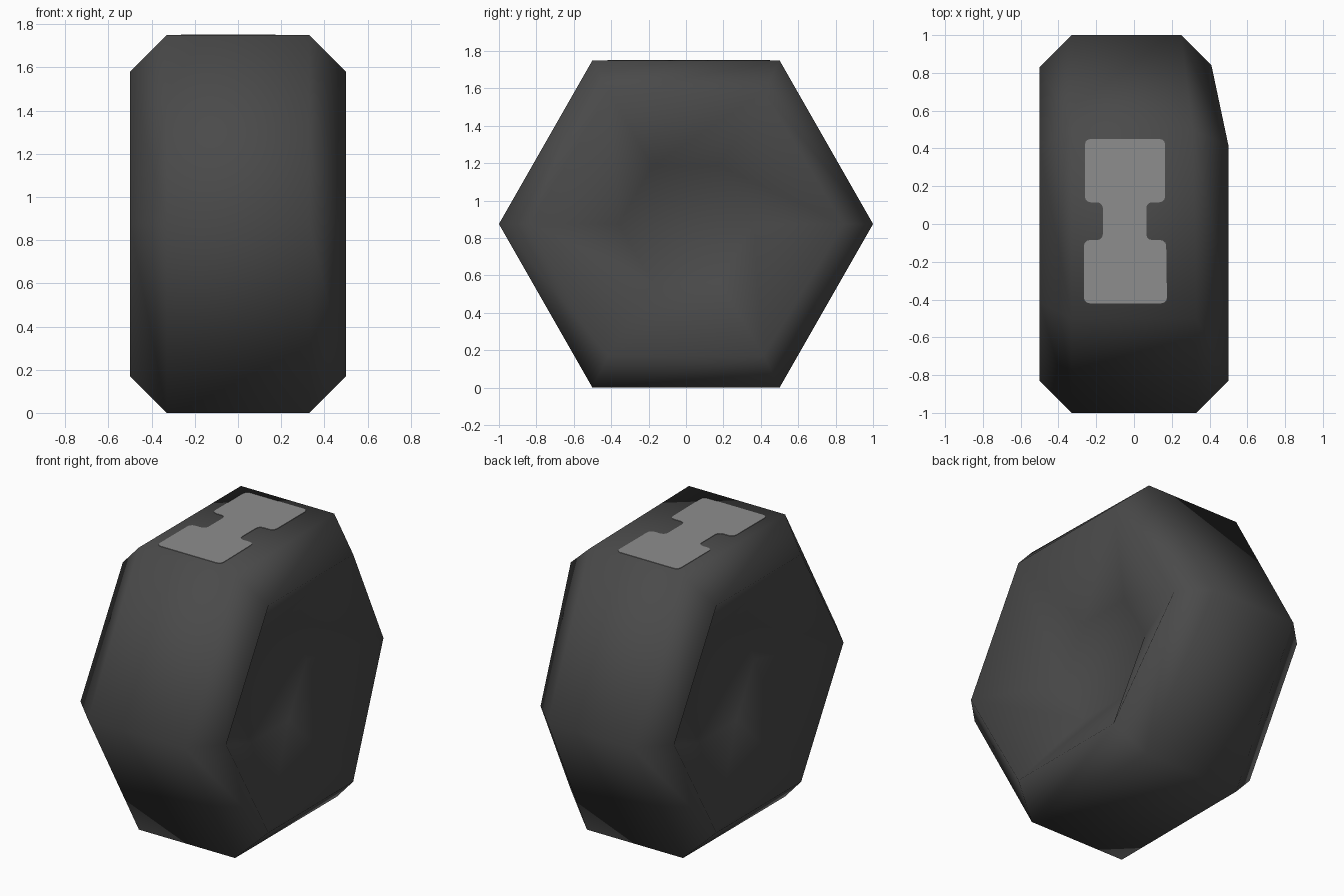
import bpy, bmesh, math

if "Cube" in bpy.data.objects:
    bpy.data.objects.remove(bpy.data.objects["Cube"])


def material(name, value):
    m = bpy.data.materials.new(name)
    m.diffuse_color = (value, value, value, 1)
    m.use_nodes = True
    m.node_tree.nodes["Principled BSDF"].inputs["Base Color"].default_value = m.diffuse_color
    return m


def make_object(name, bm, mat):
    bmesh.ops.recalc_face_normals(bm, faces=bm.faces[:])
    me = bpy.data.meshes.new(name)
    bm.to_mesh(me)
    bm.free()
    ob = bpy.data.objects.new(name, me)
    bpy.context.collection.objects.link(ob)
    me.materials.append(mat)
    return ob


rubber = material("dark rubber grey", 0.068)
light = material("light grey patch", 0.27)

# Six-sided tyre: rings along x given as (x, half width y, half height z)
MID = 0.875
rings = [(-0.22, 0.36, 0.31), (-0.5, 0.83, 0.705), (-0.33, 1.0, MID),
         (0.33, 1.0, MID), (0.5, 0.83, 0.705), (0.22, 0.36, 0.31)]
bm = bmesh.new()
loops = []
for x, ry, rz in rings:
    loop = []
    for k in range(6):
        a = k * math.pi / 3
        z = MID + rz * math.sin(a) / math.sin(math.pi / 3)
        loop.append(bm.verts.new((x, ry * math.cos(a), z)))
    loops.append(loop)
for a, b in zip(loops, loops[1:]):
    for k in range(6):
        n = (k + 1) % 6
        bm.faces.new((a[k], a[n], b[n], b[k]))
# flat hub floors in the recessed sides
bm.faces.new(loops[0])
bm.faces.new(loops[-1])
# dented rear corner on the right side
loops[3][0].co.x = 0.25
loops[4][0].co.x, loops[4][0].co.y = 0.41, 0.84
loops[3][1].co.x = 0.31
for f in bm.faces:
    f.smooth = True
make_object("tyre_block", bm, rubber)

# Thin dumbbell-shaped patch on the top face
outline = [(-0.265, -0.42), (0.175, -0.42), (0.17, -0.085), (0.065, -0.085),
           (0.065, 0.115), (0.165, 0.115), (0.165, 0.45), (-0.26, 0.45),
           (-0.26, 0.115), (-0.165, 0.115), (-0.165, -0.085), (-0.265, -0.085)]
bm = bmesh.new()
face = bm.faces.new([bm.verts.new((x, y, 1.748)) for x, y in outline])
bmesh.ops.bevel(bm, geom=bm.verts[:], offset=0.03, segments=3,
                profile=0.5, affect='VERTICES')
ext = bmesh.ops.extrude_face_region(bm, geom=bm.faces[:])
for v in ext["geom"]:
    if isinstance(v, bmesh.types.BMVert):
        v.co.z += 0.005
make_object("top_patch", bm, light)
